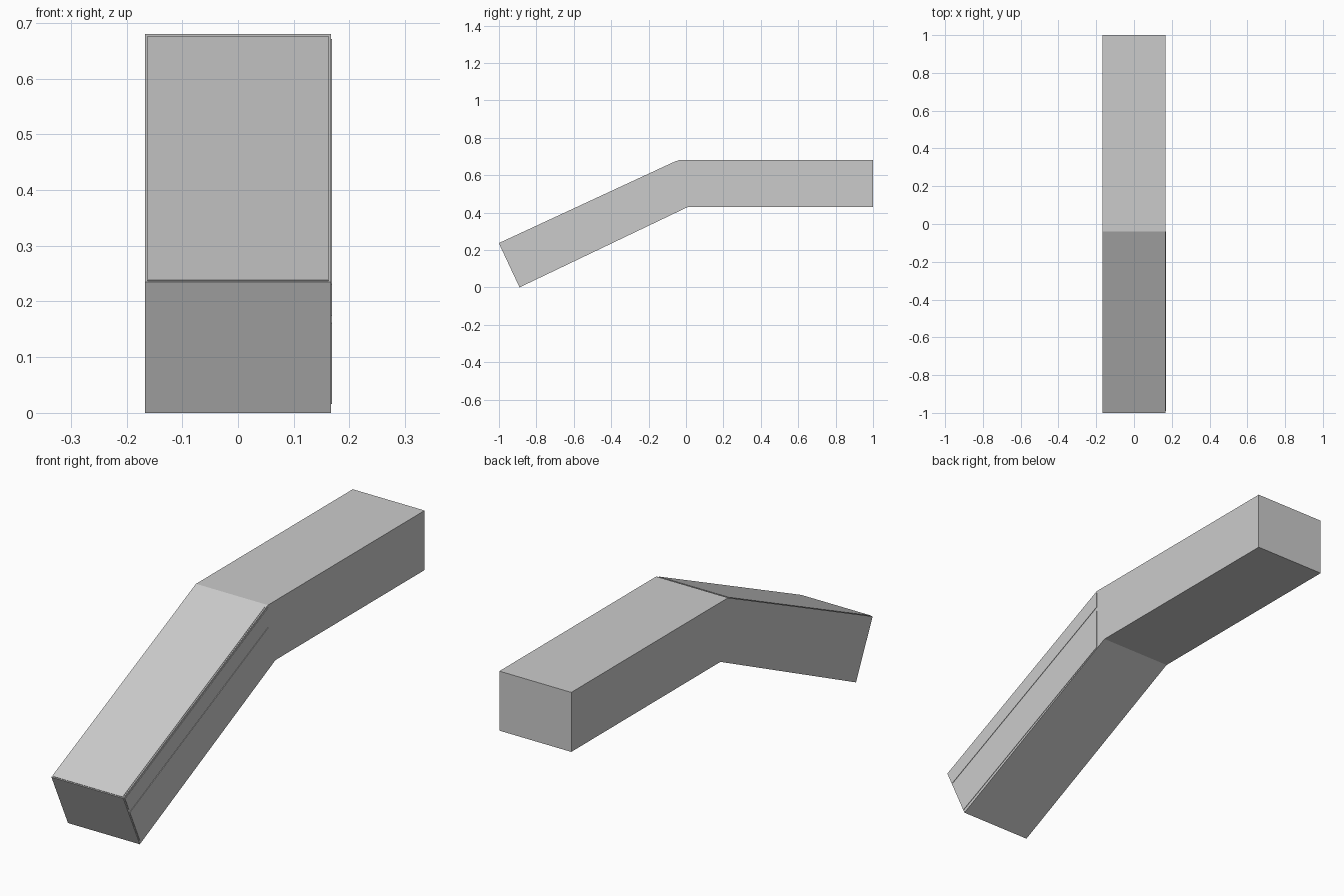
import bpy, bmesh
from mathutils import Vector

if "Cube" in bpy.data.objects:
    bpy.data.objects.remove(bpy.data.objects["Cube"])

HALF_W = 0.167
SKIN = 0.002

grey = bpy.data.materials.new("light_grey")
grey.diffuse_color = (0.6, 0.6, 0.6, 1)
grey.use_nodes = True
grey.node_tree.nodes["Principled BSDF"].inputs["Base Color"].default_value = grey.diffuse_color


def prism(name, ring, offset):
    """Extrude a planar ring of 3D points by an offset vector."""
    bm = bmesh.new()
    face = bm.faces.new([bm.verts.new(p) for p in ring])
    extra = bmesh.ops.extrude_face_region(bm, geom=[face])["geom"]
    verts = [v for v in extra if isinstance(v, bmesh.types.BMVert)]
    bmesh.ops.translate(bm, verts=verts, vec=offset)
    # extrusion may leave the starting face in place or replace it
    if not face.is_valid or len(bm.faces) == len(ring) + 1:
        bmesh.ops.holes_fill(bm, edges=bm.edges)
    bmesh.ops.recalc_face_normals(bm, faces=bm.faces)
    mesh = bpy.data.meshes.new(name)
    bm.to_mesh(mesh)
    bm.free()
    mesh.materials.append(grey)
    obj = bpy.data.objects.new(name, mesh)
    bpy.context.collection.objects.link(obj)
    return obj


# Two straight box ducts sharing the elbow joint
top_end, bottom_end = (-1.0, 0.235), (-0.89, 0.0)
top_elbow, bottom_elbow = (-0.04, 0.68), (0.01, 0.43)
profile = [top_end, bottom_end, bottom_elbow, (1.0, 0.43), (1.0, 0.68), top_elbow]
prism("bent_duct", [(-HALF_W, y, z) for y, z in profile], (2 * HALF_W, 0, 0))

# Local axes of the sloping section: s runs uphill, t runs down its depth
origin = Vector((0, *top_end))
along = (Vector((0, *top_elbow)) - origin).normalized()
down = Vector((0, along.z, -along.y))


def slope_point(x, s, t):
    return origin + along * s + down * t + Vector((x, 0, 0))


def s_at_joint(t):
    return (0.96 - down.y * t) / along.y


# Side cladding, split by a long groove and cut upright at the elbow
for name, t0, t1 in (("upper_side_panel", 0.008, 0.070),
                     ("lower_side_panel", 0.085, 0.244)):
    ring = [slope_point(HALF_W, s, t) for s, t in
            ((0.006, t0), (s_at_joint(t0), t0), (s_at_joint(t1), t1), (0.006, t1))]
    prism(name, ring, (SKIN, 0, 0))

# Top cladding on the slope
ring = [slope_point(x, s, 0) for x, s in
        ((-0.162, 0.004), (0.162, 0.004), (0.162, 1.045), (-0.162, 1.045))]
prism("slope_top_panel", ring, -down * SKIN)
